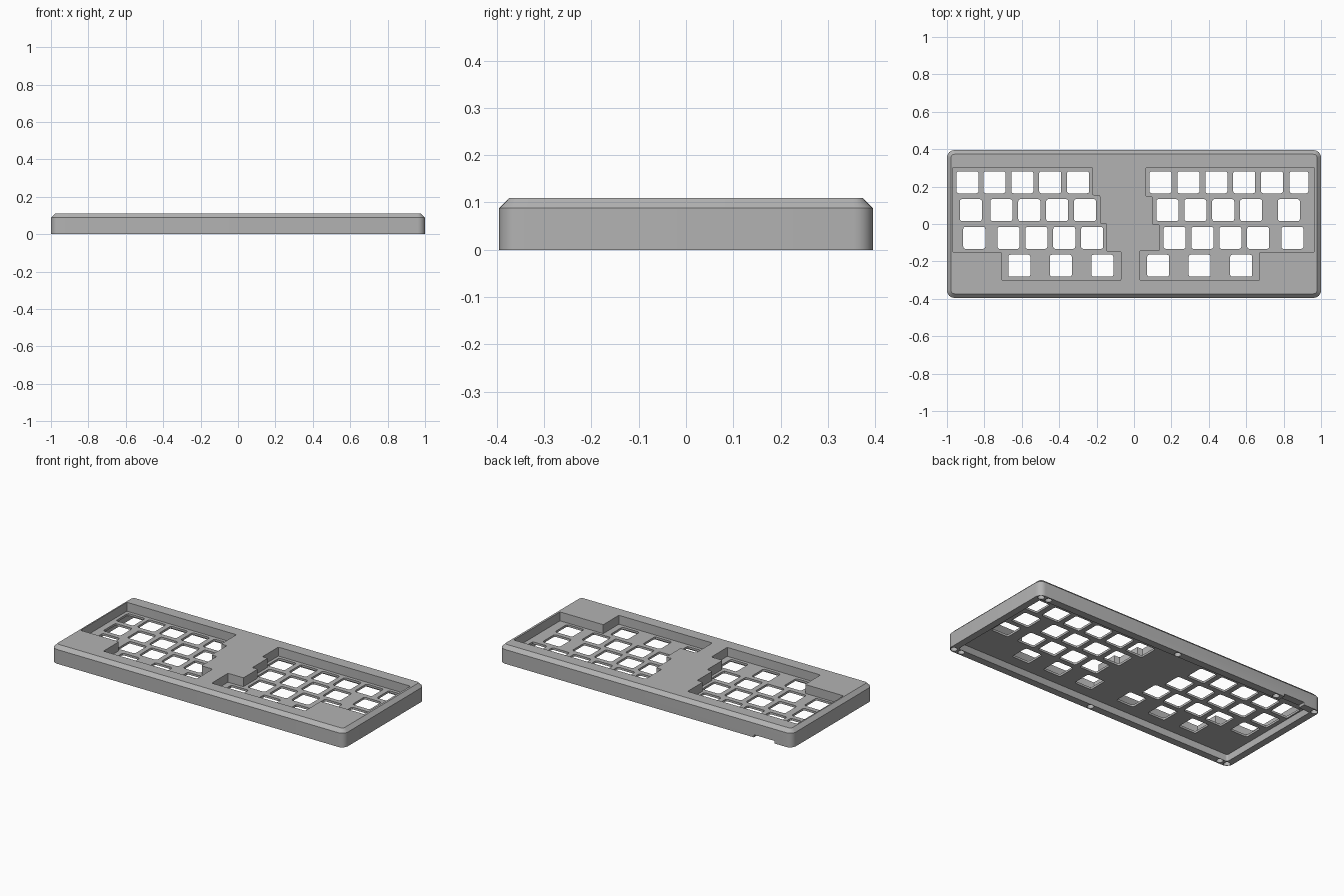
import bpy, bmesh
from math import radians

default = bpy.data.objects.get("Cube")
if default:
    bpy.data.objects.remove(default, do_unlink=True)

grey = bpy.data.materials.new("case_grey")
grey.use_nodes = True
grey.diffuse_color = (0.45, 0.45, 0.45, 1)
grey.node_tree.nodes["Principled BSDF"].inputs["Base Color"].default_value = grey.diffuse_color


def rect(x, y, w, d):
    """Corners of a centred rectangle, counter-clockwise."""
    return [(x - w / 2, y - d / 2), (x + w / 2, y - d / 2),
            (x + w / 2, y + d / 2), (x - w / 2, y + d / 2)]


def prisms(name, outlines, z0, z1, radius=0.0, segments=3, chamfer=0.0):
    """Upright solids from outlines, with rounded corners and chamfered top."""
    bm = bmesh.new()
    for outline in outlines:
        face = bm.faces.new([bm.verts.new((x, y, z0)) for x, y in outline])
        ext = bmesh.ops.extrude_face_region(bm, geom=[face])
        top = [v for v in ext["geom"] if isinstance(v, bmesh.types.BMVert)]
        bmesh.ops.translate(bm, verts=top, vec=(0, 0, z1 - z0))
    if radius:
        upright = [e for e in bm.edges if abs(e.verts[0].co.z - e.verts[1].co.z) > 1e-5]
        bmesh.ops.bevel(bm, geom=upright, offset=radius, segments=segments,
                        profile=0.5, affect='EDGES')
    if chamfer:
        rim = [e for e in bm.edges if all(v.co.z > z1 - 1e-5 for v in e.verts)]
        bmesh.ops.bevel(bm, geom=rim, offset=chamfer, segments=1, affect='EDGES')
    bmesh.ops.recalc_face_normals(bm, faces=bm.faces)
    mesh = bpy.data.meshes.new(name)
    bm.to_mesh(mesh)
    bm.free()
    mesh.materials.append(grey)
    obj = bpy.data.objects.new(name, mesh)
    bpy.context.collection.objects.link(obj)
    return obj


def cut(target, cutter):
    """Subtract the cutter and discard it."""
    cutter.hide_render = True
    bpy.context.view_layer.objects.active = target
    mod = target.modifiers.new(cutter.name, 'BOOLEAN')
    mod.operation, mod.solver, mod.object = 'DIFFERENCE', 'EXACT', cutter
    bpy.ops.object.modifier_apply(modifier=mod.name)
    bpy.data.objects.remove(cutter, do_unlink=True)


HEIGHT, PLATE_TOP, PLATE_BOTTOM = 0.11, 0.055, 0.042
ROW_Y = [0.223, 0.074, -0.074, -0.223]

# Case block
case = prisms("keyboard_case", [rect(0, 0, 2, 0.79)], 0, HEIGHT, 0.04, 6, 0.022)

# Stepped recess around each half of the keys
left_well = [(-0.97, -0.15), (-0.707, -0.15), (-0.707, -0.302), (-0.07, -0.302),
             (-0.07, -0.147), (-0.147, -0.147), (-0.147, 0.003), (-0.183, 0.003),
             (-0.183, 0.153), (-0.222, 0.153), (-0.222, 0.302), (-0.97, 0.302)]
right_well = [(0.032, -0.302), (0.67, -0.302), (0.67, -0.15), (0.965, -0.15),
              (0.965, 0.302), (0.064, 0.302), (0.064, 0.147), (0.1, 0.147),
              (0.1, -0.003), (0.137, -0.003), (0.137, -0.143), (0.032, -0.143)]
cut(case, prisms("key_wells", [left_well, right_well], PLATE_TOP, 0.2, 0.006, 2))

# Hollow underside, leaving a narrow rim
cut(case, prisms("underside", [rect(0, 0, 1.915, 0.70)], -0.1, PLATE_BOTTOM, 0.012, 3))

# Switch openings: first key, number of keys and pitch of each run, plus odd keys
RUNS = [[(-0.89, 1, 0), (-0.746, 4, 0.149), (0.142, 5, 0.149)],
        [(-0.872, 1, 0), (-0.709, 4, 0.149), (0.179, 4, 0.149), (0.828, 1, 0)],
        [(-0.854, 1, 0), (-0.671, 4, 0.149), (0.217, 4, 0.149), (0.847, 1, 0)],
        [(-0.613, 3, 0.222), (0.129, 3, 0.222)]]
KEY = 0.118
openings = [rect(start + i * pitch, y, KEY, KEY)
            for y, runs in zip(ROW_Y, RUNS) for start, n, pitch in runs for i in range(n)]
openings.append(rect(0.882, ROW_Y[0], 0.1, KEY))
cut(case, prisms("switch_openings", openings, 0.02, 0.08, 0.012, 3))

# Round pockets in the underside rim
spots = [(x, y) for x in (-0.972, 0.92, 0.972, 0) for y in (-0.37, 0.37)]
spots += [(-0.92, -0.37), (-0.70, 0.37)]
pockets = prisms("rim_pockets", [rect(x, y, 0.038, 0.038) for x, y in spots],
                 -0.05, 0.03, 0.0188, 5)
cut(case, pockets)

# Cable notch in the back wall
cut(case, prisms("cable_notch", [rect(-0.81, 0.38, 0.14, 0.1)], -0.05, 0.016))

# Smooth rounded corners, keep hard edges crisp
bpy.ops.object.select_all(action='DESELECT')
case.select_set(True)
bpy.context.view_layer.objects.active = case
bpy.ops.object.shade_smooth_by_angle(angle=radians(30))
